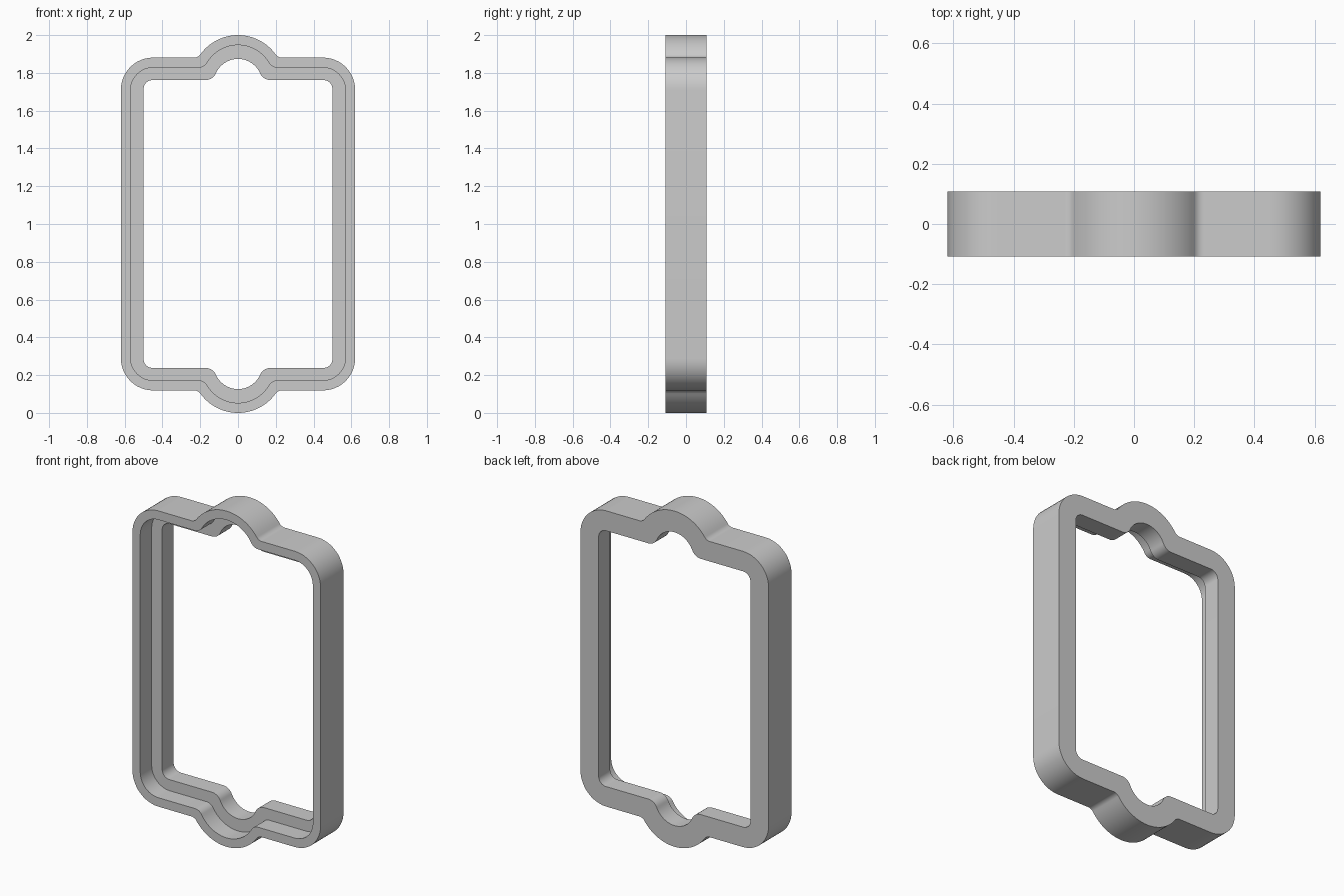
import bpy, bmesh, math

if "Cube" in bpy.data.objects:
    bpy.data.objects.remove(bpy.data.objects["Cube"])

MID_Z = 1.0        # height of the frame's centre
HALF_DEPTH = 0.108
LEDGE_Y = 0.0      # depth of the recessed step


def arc(cx, cz, r, a0, a1, n):
    """Points along an arc, angles in degrees."""
    return [(cx + r * math.cos(math.radians(a0 + (a1 - a0) * i / n)),
             cz + r * math.sin(math.radians(a0 + (a1 - a0) * i / n)))
            for i in range(n + 1)]


def outline(half_w, half_h, corner, top, lobe_r, fillet):
    """Rounded rectangle with a filleted round lobe at top and bottom."""
    lobe_z = top - lobe_r
    fz = half_h + fillet
    fx = math.sqrt((lobe_r + fillet) ** 2 - (fz - lobe_z) ** 2)
    ang = math.degrees(math.atan2(fz - lobe_z, fx))
    # upper right quarter, from the side to the top of the lobe
    q = arc(half_w - corner, half_h - corner, corner, 0, 90, 12)
    q += arc(fx, fz, fillet, 270, 180 + ang, 10)
    q += arc(0, lobe_z, lobe_r, ang, 90, 16)[1:]
    # mirror to the left, then to the bottom
    upper = q + [(-x, z) for x, z in reversed(q[:-1])]
    return upper + [(x, -z) for x, z in reversed(upper)]


outer = outline(0.62, 0.881, 0.17, 1.0, 0.245, 0.04)
middle = outline(0.569, 0.828, 0.12, 0.947, 0.19, 0.05)
inner = outline(0.50, 0.762, 0.048, 0.874, 0.128, 0.06)

# Stepped cross-section: outer wall, back, inner wall, ledge, recess wall, rim
section = [(outer, -HALF_DEPTH), (outer, HALF_DEPTH), (inner, HALF_DEPTH),
           (inner, LEDGE_Y), (middle, LEDGE_Y), (middle, -HALF_DEPTH)]

bm = bmesh.new()
rings = [[bm.verts.new((x, y, z + MID_Z)) for x, z in pts] for pts, y in section]
count = len(outer)
for k, ring in enumerate(rings):
    nxt = rings[(k + 1) % len(rings)]
    for i in range(count):
        j = (i + 1) % count
        bm.faces.new((ring[i], ring[j], nxt[j], nxt[i]))
bmesh.ops.recalc_face_normals(bm, faces=bm.faces)

mesh = bpy.data.meshes.new("stepped_frame")
bm.to_mesh(mesh)
bm.free()

grey = bpy.data.materials.new("plain grey")
grey.diffuse_color = (0.6, 0.6, 0.6, 1)
grey.use_nodes = True
grey.node_tree.nodes["Principled BSDF"].inputs["Base Color"].default_value = grey.diffuse_color
mesh.materials.append(grey)

frame = bpy.data.objects.new("stepped_frame", mesh)
bpy.context.collection.objects.link(frame)
bpy.context.view_layer.objects.active = frame
frame.select_set(True)
bpy.ops.object.shade_smooth_by_angle(angle=math.radians(30))
